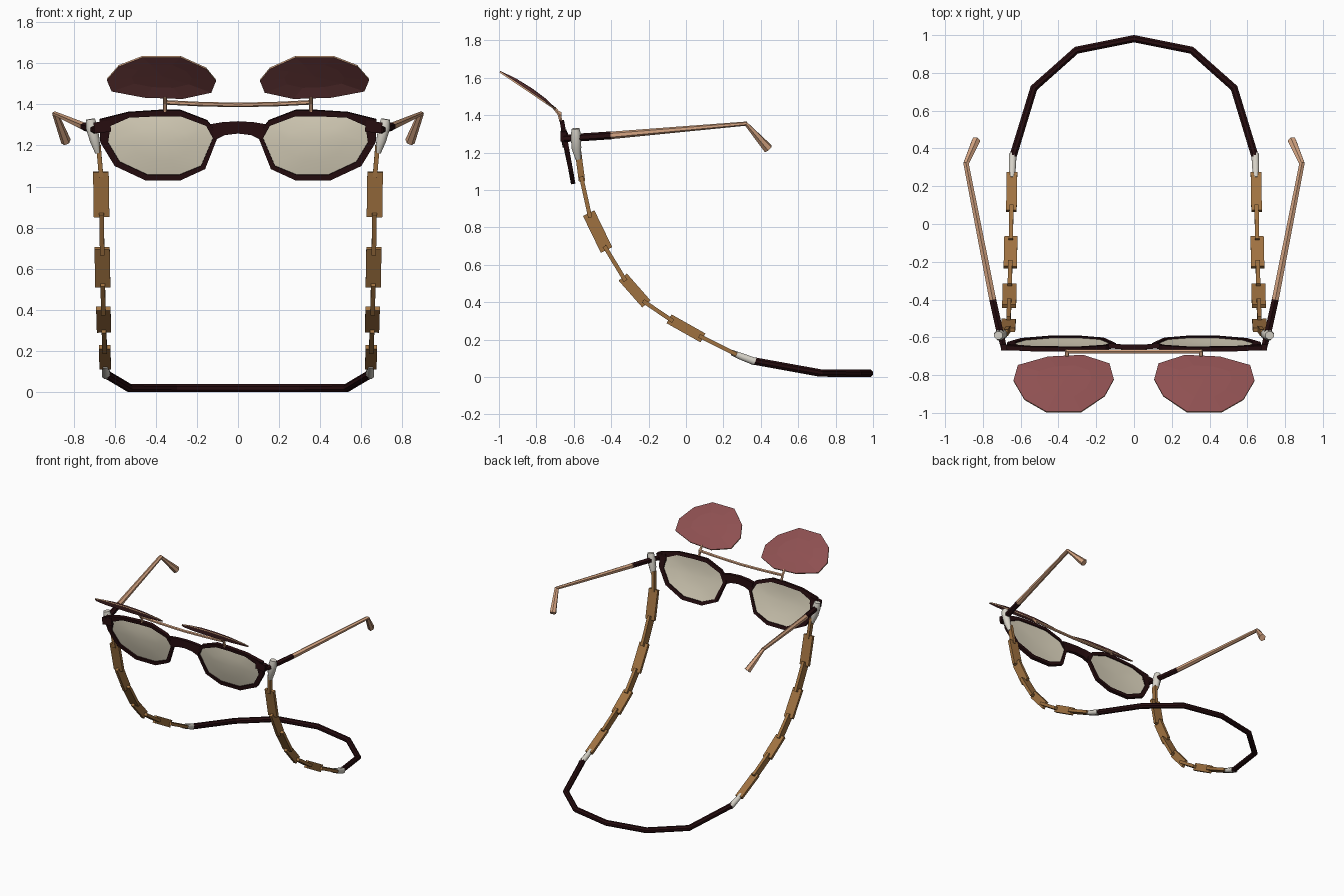
import bpy, bmesh, math
from mathutils import Vector

if "Cube" in bpy.data.objects:
    bpy.data.objects.remove(bpy.data.objects["Cube"])


def material(name, rgb):
    m = bpy.data.materials.new(name)
    m.diffuse_color = (*rgb, 1)
    m.use_nodes = True
    m.node_tree.nodes["Principled BSDF"].inputs["Base Color"].default_value = m.diffuse_color
    return m


DARK = material("dark brown", (0.020, 0.004, 0.005))
TAN = material("rose tan metal", (0.66, 0.37, 0.22))
WOOD = material("brown links", (0.35, 0.168, 0.052))
SILVER = material("silver", (0.68, 0.65, 0.58))
GLASS = material("pale glass", (0.74, 0.68, 0.53))
TINT = material("red tinted glass", (0.27, 0.080, 0.082))


def finish(name, bm, mats, smooth=None):
    bmesh.ops.recalc_face_normals(bm, faces=bm.faces)
    me = bpy.data.meshes.new(name)
    bm.to_mesh(me)
    bm.free()
    for m in mats:
        me.materials.append(m)
    ob = bpy.data.objects.new(name, me)
    bpy.context.collection.objects.link(ob)
    if smooth:
        bpy.ops.object.select_all(action='DESELECT')
        ob.select_set(True)
        bpy.context.view_layer.objects.active = ob
        bpy.ops.object.shade_smooth_by_angle(angle=math.radians(smooth))
    return ob


def sweep(name, pts, sizes, mat, sides=6, ref=(0, 0, 1), smooth=None):
    """Tube through pts; sizes are (across, along ref) half sizes."""
    pts = [Vector(p) for p in pts]
    ref = Vector(ref)
    bm = bmesh.new()
    rings = []
    k = math.sqrt(2) if sides == 4 else 1
    for i, p in enumerate(pts):
        a = (p - pts[i - 1]).normalized() if i else Vector()
        b = (pts[i + 1] - p).normalized() if i < len(pts) - 1 else Vector()
        d = (a + b).normalized()
        side = d.cross(ref).normalized()
        up = side.cross(d)
        w, h = sizes[min(i, len(sizes) - 1)]
        rings.append([bm.verts.new(p + side * w * k * math.cos(t) + up * h * k * math.sin(t))
                      for t in (2 * math.pi * (j + 0.5) / sides for j in range(sides))])
    for r, q in zip(rings, rings[1:]):
        for j in range(sides):
            n = (j + 1) % sides
            bm.faces.new((r[j], r[n], q[n], q[j]))
    bm.faces.new(rings[0])
    bm.faces.new(rings[-1])
    return finish(name, bm, [mat], smooth)


def lens(name, outline, normal, depth, dome, mats, smooth=None):
    """Thin solid lens with a raised centre; the edge takes the last material."""
    pts = [Vector(p) for p in outline]
    n = Vector(normal).normalized()
    c = sum(pts, Vector()) / len(pts)
    bm = bmesh.new()
    loops = []
    for off in (depth / 2, -depth / 2):
        rim = [bm.verts.new(p + n * off) for p in pts]
        mid = [bm.verts.new(c + (p - c) * 0.55 + n * (off + dome * 0.75)) for p in pts]
        top = bm.verts.new(c + n * (off + dome))
        for i in range(len(pts)):
            j = (i + 1) % len(pts)
            bm.faces.new((rim[i], rim[j], mid[j], mid[i]))
            bm.faces.new((mid[i], mid[j], top))
        loops.append(rim)
    a, b = loops
    for i in range(len(pts)):
        j = (i + 1) % len(pts)
        bm.faces.new((a[i], a[j], b[j], b[i])).material_index = len(mats) - 1
    return finish(name, bm, mats, smooth)


# The frame front leans back towards its lower edge
TILT = 0.18


def front_y(z):
    return -0.676 + (1.37 - z) * TILT


N = Vector((0, -1, -TILT)).normalized()
OUTER = [(.38, 1.37), (.28, 1.37), (.15, 1.32), (.095, 1.25), (.16, 1.085), (.28, 1.03),
         (.45, 1.03), (.60, 1.10), (.67, 1.215), (.675, 1.325), (.535, 1.36)]
INNER = [(.385, 1.342), (.28, 1.342), (.155, 1.295), (.122, 1.235), (.18, 1.10), (.285, 1.057),
         (.44, 1.057), (.575, 1.12), (.632, 1.215), (.62, 1.295), (.53, 1.335)]
# Flipped-up lens outline: x and how far along the slope
CLIP = [(.27, 0), (.455, .03), (.615, .18), (.638, .45), (.58, .78), (.465, 1), (.28, 1),
        (.155, .72), (.107, .43), (.13, .15)]
# Chain path in y, z
CHAIN = [(-.575, 1.19), (-.558, 1.06), (-.515, .865), (-.43, .69), (-.33, .525),
         (-.22, .40), (-.08, .305), (.08, .215), (.26, .125)]
# Half sizes of each link: across the chain, along x
LINKS = [(.017, .011), (.011, .038), (.034, .011), (.011, .037), (.029, .011),
         (.011, .035), (.027, .011), (.011, .028)]

for s, tag in ((1, "right"), (-1, "left")):
    # Rim ring
    bm = bmesh.new()
    loops = [[bm.verts.new(Vector((s * x, front_y(z), z)) - N * d) for x, z in poly]
             for poly, d in ((OUTER, 0), (INNER, 0), (INNER, .024), (OUTER, .024))]
    for k in range(4):
        a, b = loops[k], loops[(k + 1) % 4]
        for i in range(len(a)):
            j = (i + 1) % len(a)
            bm.faces.new((a[i], a[j], b[j], b[i]))
    finish("rim_" + tag, bm, [DARK])

    # Main lens
    lens("lens_" + tag, [Vector((s * x, front_y(z), z)) - N * .013 for x, z in INNER],
         N, .006, .014, [GLASS], 40)

    # End piece at the outer corner
    sweep("end_piece_" + tag, [(s * .62, -.654, 1.295), (s * .70, -.654, 1.285)],
          [(.015, .028), (.016, .026)], DARK, 4)

    # Temple arm: dark front, metal rear and bent tip
    sweep("temple_front_" + tag, [(s * .69, -.65, 1.275), (s * .708, -.58, 1.28), (s * .748, -.40, 1.292)],
          [(.018, .018), (.021, .021)], DARK, 6)
    sweep("temple_rear_" + tag, [(s * .748, -.40, 1.292), (s * .89, .325, 1.355)],
          [(.021, .020), (.016, .011)], TAN, 6)
    sweep("temple_tip_" + tag, [(s * .89, .318, 1.357), (s * .837, .44, 1.22)],
          [(.016, .010), (.024, .027)], TAN, 6)

    # Silver loop gripping the temple
    sweep("chain_loop_" + tag, [(s * .718, -.590, 1.328), (s * .712, -.588, 1.29),
                                (s * .697, -.586, 1.225), (s * .682, -.576, 1.165)],
          [(.022, .024), (.030, .031), (.028, .026), (.016, .014)], SILVER, 8, (1, 0, 0), 50)

    # Chain of flat links, each turned a quarter against the last
    for i, (p, q) in enumerate(zip(CHAIN, CHAIN[1:])):
        a = Vector((s * (.678 if i == 0 else .67 - .003 * i), *p))
        b = Vector((s * (.67 - .003 * (i + 1)), *q))
        ext = (b - a).normalized() * .012
        sweep(f"link_{i + 1}_{tag}", [a - ext, b + ext], [LINKS[i]], WOOD, 4, (1, 0, 0))

    # Silver ferrule joining chain and strap
    sweep("ferrule_" + tag, [(s * .646, .245, .13), (s * .644, .30, .108), (s * .642, .37, .082)],
          [(.016, .016), (.020, .020), (.022, .022)], SILVER, 8, (0, 0, 1), 50)

    # Flip-up lens with a thin metal edge, and its post
    lens("flip_lens_" + tag, [(s * x, -.695 - .30 * t, 1.43 + .202 * t) for x, t in CLIP],
         (0, .56, .83), .009, .018, [TINT, TAN])
    sweep("flip_post_" + tag, [(s * .355, -.668, 1.365), (s * .355, -.678, 1.405), (s * .355, -.705, 1.44)],
          [(.010, .010)], TAN, 6, (1, 0, 0))

# Bridge
sweep("bridge", [(-.125, -.645, 1.265), (-.07, -.650, 1.282), (0, -.652, 1.288),
                 (.07, -.650, 1.282), (.125, -.645, 1.265)],
      [(.013, .040), (.013, .032), (.013, .030), (.013, .032), (.013, .040)], DARK, 4)

# Flip-up hinge bar, sagging slightly
sweep("flip_bar", [(-.36, -.675, 1.41), (-.2, -.675, 1.402), (0, -.675, 1.397),
                   (.2, -.675, 1.402), (.36, -.675, 1.41)], [(.011, .011)], TAN, 6)

# Neck strap
half = [(.643, .35, .088), (.53, .72, .021), (.305, .92, .0194)]
sweep("neck_strap", half + [(0, .981, .0194)] + [(-x, y, z) for x, y, z in reversed(half)],
      [(.021, .021)], DARK, 8)
